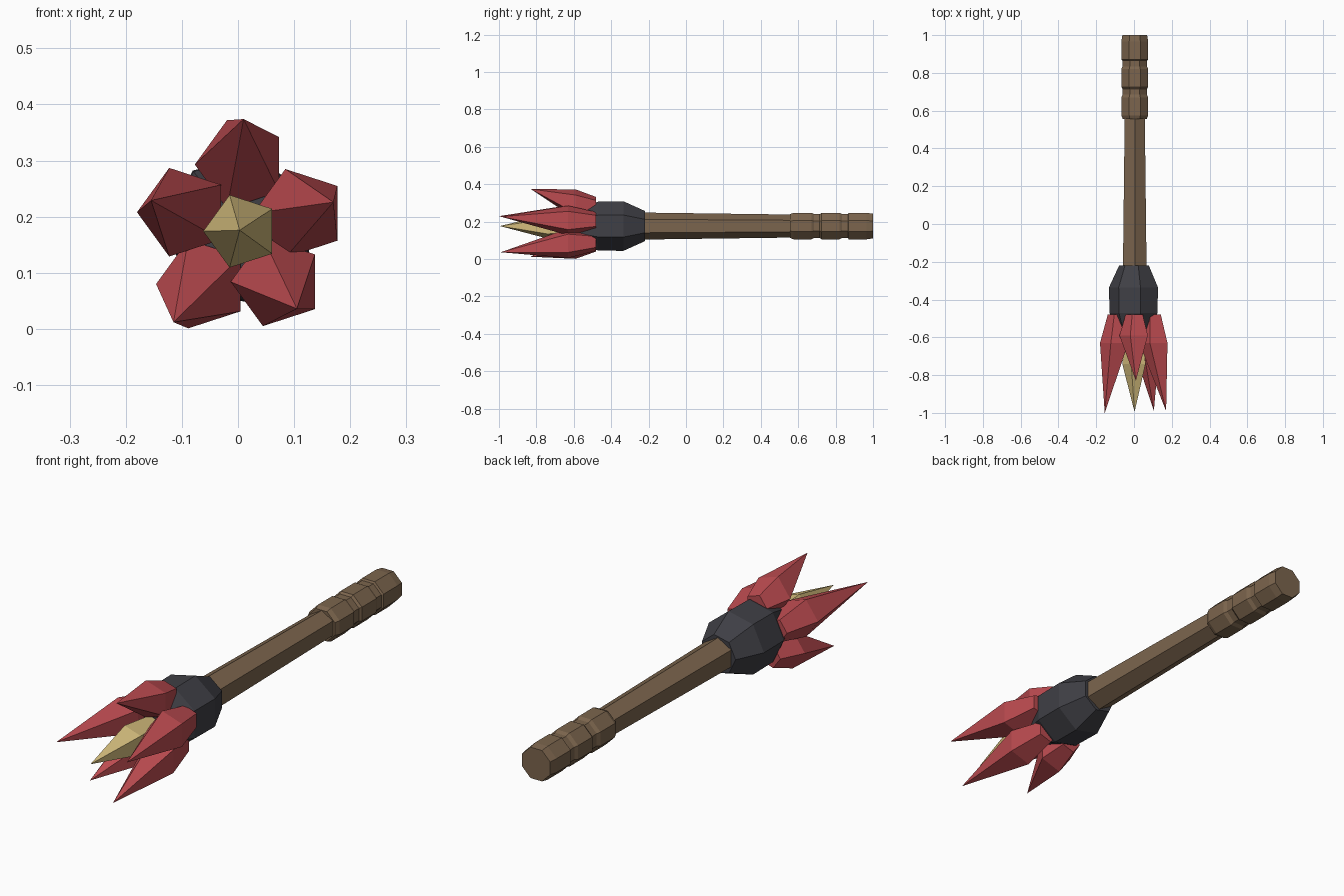
import bpy, bmesh
from math import cos, sin, pi, radians

if "Cube" in bpy.data.objects:
    bpy.data.objects.remove(bpy.data.objects["Cube"])

CX, CZ = 0.004, 0.176


def mat(name, rgb):
    m = bpy.data.materials.new(name)
    m.diffuse_color = (*rgb, 1)
    m.use_nodes = True
    m.node_tree.nodes["Principled BSDF"].inputs["Base Color"].default_value = m.diffuse_color
    return m


WOOD = mat("wood", (0.20, 0.13, 0.075))
IRON = mat("iron", (0.05, 0.05, 0.06))
RED = mat("red", (0.50, 0.07, 0.08))
GOLD = mat("gold", (0.65, 0.50, 0.20))


def loft(name, material, sides, phase, rings, tip=None):
    """Flat-faced body along y. rings: (y, radius, x, z); tip: optional point at the start."""
    bm = bmesh.new()
    loops = []
    for y, r, x, z in rings:
        loops.append([bm.verts.new((x + r * cos(phase + 2 * pi * i / sides), y,
                                    z + r * sin(phase + 2 * pi * i / sides)))
                      for i in range(sides)])
    for a, b in zip(loops, loops[1:]):
        for i in range(sides):
            j = (i + 1) % sides
            bm.faces.new((a[i], a[j], b[j], b[i]))
    if tip:
        t = bm.verts.new(tip)
        for i in range(sides):
            bm.faces.new((t, loops[0][(i + 1) % sides], loops[0][i]))
    else:
        bm.faces.new(loops[0])
    bm.faces.new(loops[-1])
    bmesh.ops.recalc_face_normals(bm, faces=bm.faces)
    me = bpy.data.meshes.new(name)
    bm.to_mesh(me)
    bm.free()
    me.materials.append(material)
    ob = bpy.data.objects.new(name, me)
    bpy.context.collection.objects.link(ob)
    return ob


def axial(profile):
    return [(y, r, CX, CZ) for y, r in profile]


# Hexagonal shaft
loft("shaft", WOOD, 6, pi / 2, axial([(-0.30, 0.073), (0.60, 0.061)]))

# Octagonal grip with three swellings
grip = [(0.555, 0.068)]
for y in (0.575, 0.725, 0.87):
    grip += [(y, 0.077), (y + 0.095, 0.077), (y + 0.11, 0.069)]
    if y < 0.8:
        grip.append((y + 0.14, 0.069))
grip[-1] = (1.0, 0.071)
loft("grip", WOOD, 8, pi / 8, axial(grip))

# Dark seven-sided collar
loft("collar", IRON, 7, pi, axial([(-0.58, 0.09), (-0.47, 0.134), (-0.335, 0.136), (-0.22, 0.083)]))

# Central gold spike
loft("center_spike", GOLD, 5, pi,
     [(-0.74, 0.068, 0.006, 0.174), (-0.54, 0.045, 0.006, 0.174)], tip=(0.003, -0.995, 0.176))

# Five red spikes: centre x, centre z, widest y, tip
petals = [
    (0.006, 0.293, -0.59, (0.010, -0.83, 0.374)),
    (0.110, 0.206, -0.63, (0.170, -0.99, 0.226)),
    (0.070, 0.084, -0.63, (0.105, -0.99, 0.036)),
    (-0.063, 0.080, -0.59, (-0.115, -0.83, 0.012)),
    (-0.097, 0.208, -0.63, (-0.155, -1.0, 0.229)),
]
for n, (x, z, y, tip) in enumerate(petals):
    bx, bz = CX + (x - CX) * 0.92, CZ + (z - CZ) * 0.92
    loft(f"spike_{n + 1}", RED, 5, pi, [(y, 0.083, x, z), (-0.48, 0.05, bx, bz)], tip=tip)
